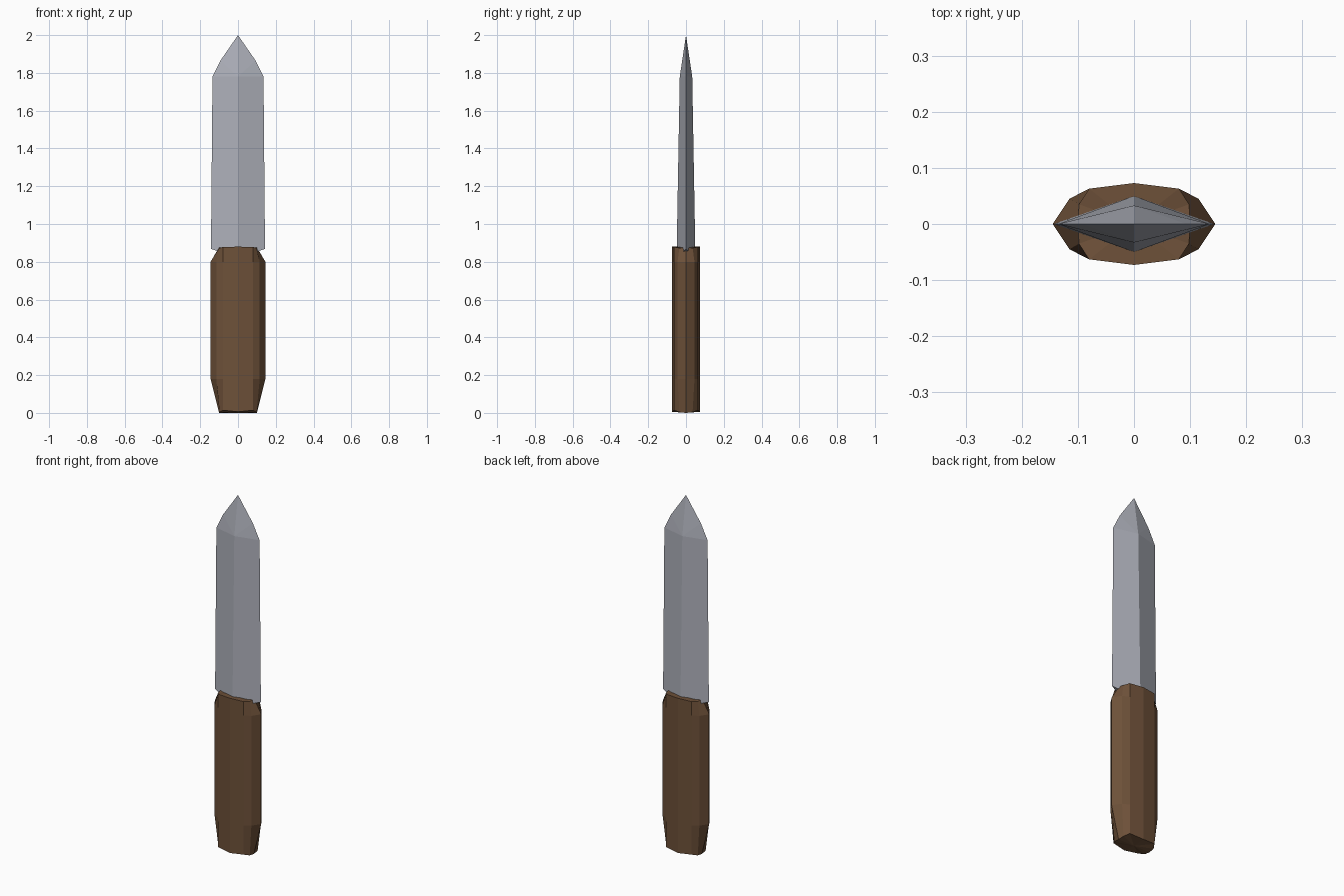
import bpy
import bmesh

cube = bpy.data.objects.get("Cube")
if cube:
    bpy.data.objects.remove(cube, do_unlink=True)


def make_material(name, color):
    mat = bpy.data.materials.new(name)
    mat.use_nodes = True
    mat.diffuse_color = color
    bsdf = mat.node_tree.nodes["Principled BSDF"]
    bsdf.inputs["Base Color"].default_value = color
    bsdf.inputs["Roughness"].default_value = 0.7
    return mat


def make_object(name, bm, mat):
    bmesh.ops.recalc_face_normals(bm, faces=bm.faces)
    mesh = bpy.data.meshes.new(name)
    bm.to_mesh(mesh)
    bm.free()
    mesh.materials.append(mat)
    obj = bpy.data.objects.new(name, mesh)
    bpy.context.collection.objects.link(obj)
    return obj


def mirror_ring(quarter):
    """Mirror a side-to-front quarter profile into a full closed ring."""
    half = quarter + [(-x, y, z) for x, y, z in reversed(quarter[:-1])]
    return half + [(x, -y, z) for x, y, z in reversed(half[1:-1])]


wood = make_material("brown wood", (0.155, 0.082, 0.041, 1))
steel = make_material("grey steel", (0.42, 0.435, 0.49, 1))

# Handle: faceted oval grip, narrowed at both ends
wide = [(0.145, 0), (0.115, 0.045), (0.08, 0.063), (0, 0.073)]
narrow = [(0.1, 0), (0.098, 0.035), (0.08, 0.063), (0, 0.073)]
rim = [0, 0.004, 0.014, 0.006]
levels = [
    [(x, y, dz) for (x, y), dz in zip(narrow, rim)],
    [(x, y, 0.18) for x, y in wide],
    [(x, y, 0.8) for x, y in wide],
    [(x, y, 0.88 - dz / 2) for (x, y), dz in zip(narrow, reversed(rim))],
]
bm = bmesh.new()
rings = [[bm.verts.new(p) for p in mirror_ring(level)] for level in levels]
count = len(rings[0])
for low, high in zip(rings, rings[1:]):
    for i in range(count):
        j = (i + 1) % count
        bm.faces.new((low[i], low[j], high[j], high[i]))
for ring, z in ((rings[0], 0), (rings[-1], 0.88)):
    centre = bm.verts.new((0, 0, z))
    for i in range(count):
        bm.faces.new((ring[i], ring[(i + 1) % count], centre))
make_object("handle", bm, wood)

# Blade: diamond section tapering to a pointed tip
bm = bmesh.new()
tip = bm.verts.new((0, 0, 2))
ridges = {s: [bm.verts.new((0, s * y, z)) for y, z in ((0.05, 0.82), (0.033, 1.78))]
          for s in (-1, 1)}
edges = {s: [bm.verts.new((s * x, 0, z))
             for x, z in ((0.143, 0.868), (0.135, 1.78), (0.093, 1.865))]
         for s in (-1, 1)}
for ridge in ridges.values():
    for edge in edges.values():
        bm.faces.new((ridge[0], edge[0], edge[1], ridge[1]))
        bm.faces.new((ridge[1], edge[1], edge[2]))
        bm.faces.new((ridge[1], edge[2], tip))
bm.faces.new((ridges[1][0], edges[1][0], ridges[-1][0], edges[-1][0]))
make_object("blade", bm, steel)
